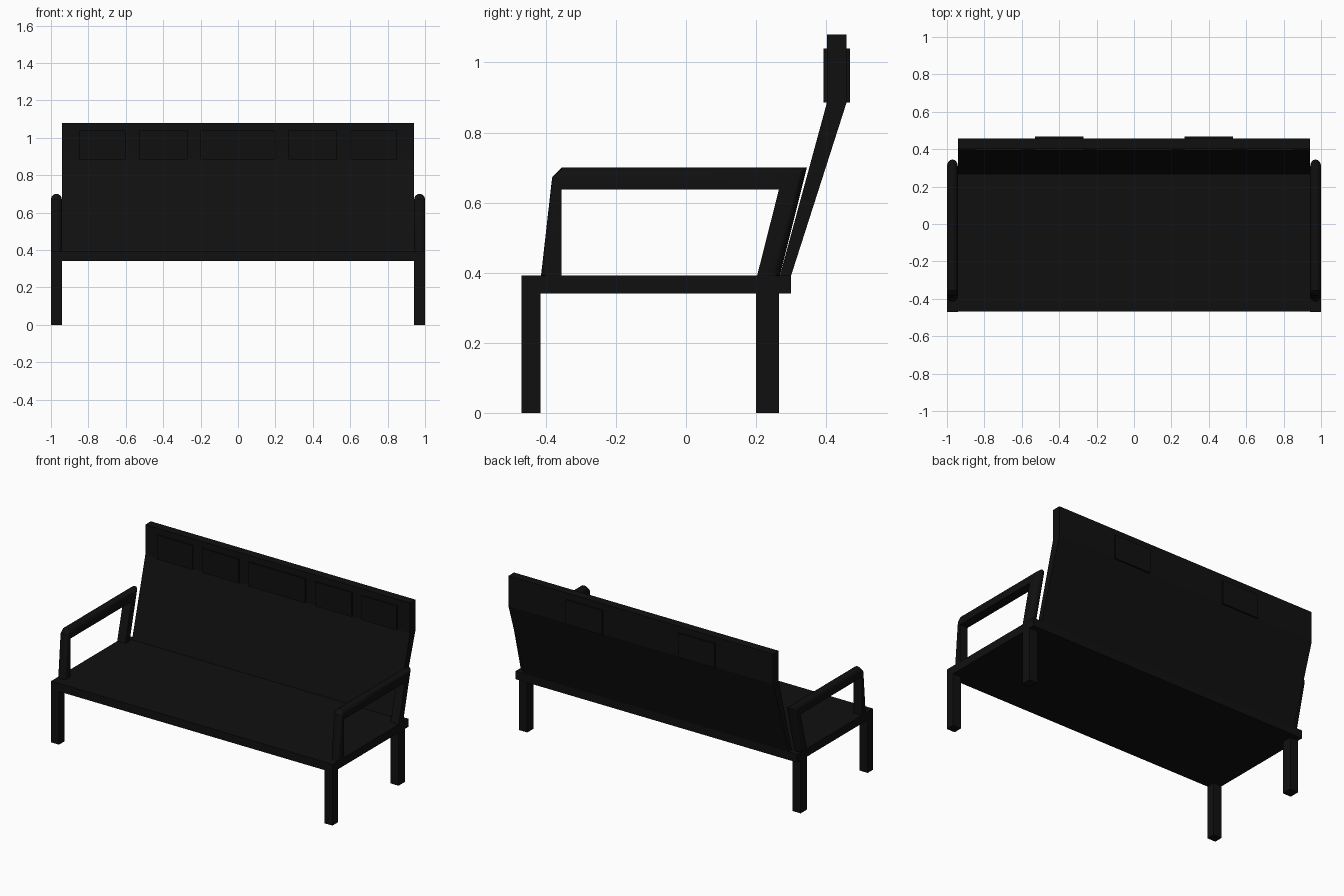
import bpy, bmesh, math

if "Cube" in bpy.data.objects:
    bpy.data.objects.remove(bpy.data.objects["Cube"])

black = bpy.data.materials.new("black_vinyl")
black.diffuse_color = (0.005, 0.005, 0.005, 1)
black.use_nodes = True
black.node_tree.nodes["Principled BSDF"].inputs["Base Color"].default_value = black.diffuse_color


def finish(name, bm):
    bmesh.ops.recalc_face_normals(bm, faces=bm.faces)
    me = bpy.data.meshes.new(name)
    bm.to_mesh(me)
    bm.free()
    me.materials.append(black)
    ob = bpy.data.objects.new(name, me)
    bpy.context.collection.objects.link(ob)
    return ob


def loft(name, rings):
    """Skin a row of closed rings and cap both ends."""
    bm = bmesh.new()
    vs = [[bm.verts.new(p) for p in r] for r in rings]
    n = len(vs[0])
    for a, b in zip(vs, vs[1:]):
        for i in range(n):
            j = (i + 1) % n
            bm.faces.new((a[i], a[j], b[j], b[i]))
    bm.faces.new(vs[0])
    bm.faces.new(vs[-1])
    return finish(name, bm)


def extrude_x(name, profile, x0, x1):
    return loft(name, [[(x, y, z) for y, z in profile] for x in (x0, x1)])


def box(name, x0, x1, y0, y1, z0, z1):
    return extrude_x(name, [(y0, z0), (y1, z0), (y1, z1), (y0, z1)], x0, x1)


# Seat slab
box("seat", -1, 1, -0.468, 0.30, 0.34, 0.392)

# Leaning backrest with upright top
extrude_x("backrest", [(0.262, 0.37), (0.30, 0.37), (0.30, 0.392), (0.458, 0.885),
                       (0.458, 1.08), (0.402, 1.08), (0.402, 0.885)], -0.94, 0.94)

# Headrest pads on the front
for x0, x1 in [(-0.85, -0.6), (-0.53, -0.27), (-0.2, 0.2), (0.27, 0.53), (0.6, 0.85)]:
    box("headrest_pad", x0, x1, 0.393, 0.41, 0.885, 1.04)

# Arm loop stations: inner point, outer point (y, z)
arm = [((-0.355, 0.38), (-0.415, 0.38)),
       ((-0.355, 0.637), (-0.382, 0.672)),
       ((-0.355, 0.637), (-0.355, 0.70)),
       ((0.265, 0.637), (0.345, 0.70)),
       ((0.20, 0.38), (0.265, 0.38))]
# Cross-section: flat inside, half-round outside
section = [(-0.029, 0)] + [(-0.029 * math.cos(math.pi * i / 8),
                            0.55 + 0.45 * math.sin(math.pi * i / 8))
                           for i in range(9)] + [(0.029, 0)]

for s in (-1, 1):
    rings = [[(s * 0.971 + u, a[0] + t * (b[0] - a[0]), a[1] + t * (b[1] - a[1]))
              for u, t in section] for a, b in arm]
    ob = loft("armrest", rings)
    bpy.ops.object.select_all(action='DESELECT')
    ob.select_set(True)
    bpy.context.view_layer.objects.active = ob
    bpy.ops.object.shade_smooth_by_angle(angle=math.radians(30))

    # Legs
    xa, xb = sorted((s * 0.942, s * 1.0))
    box("front_leg", xa, xb, -0.47, -0.415, 0, 0.392)
    box("rear_leg", xa, xb, 0.20, 0.265, 0, 0.38)

    # Rear pads behind the headrest
    xa, xb = sorted((s * 0.27, s * 0.53))
    box("rear_pad", xa, xb, 0.45, 0.468, 0.885, 1.04)
